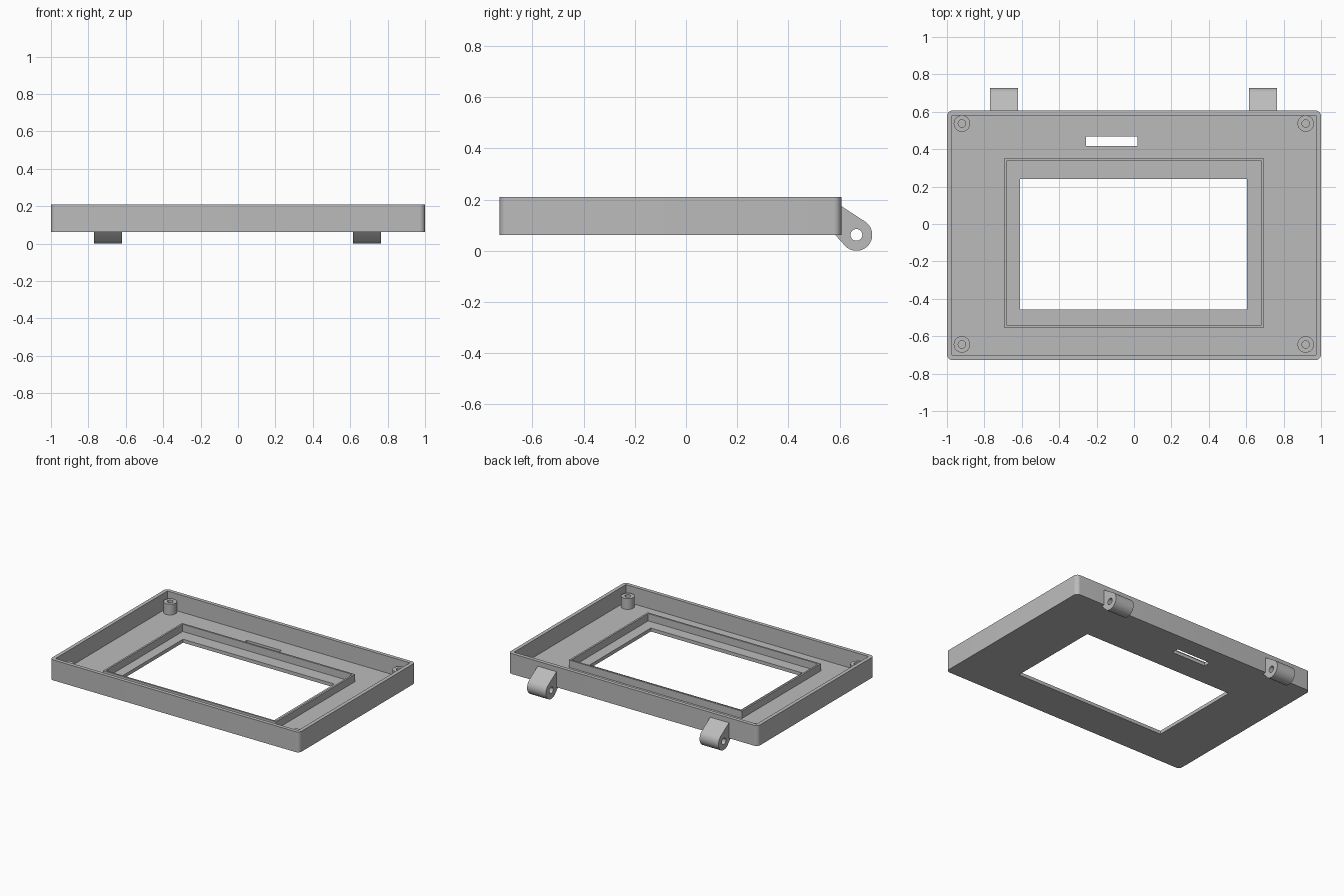
import bpy
import bmesh
from math import radians, cos, sin
from mathutils import Matrix, Vector

default = bpy.data.objects.get("Cube")
if default:
    bpy.data.objects.remove(default, do_unlink=True)

grey = bpy.data.materials.new("plain grey")
grey.use_nodes = True
grey.diffuse_color = (0.5, 0.5, 0.5, 1)
grey.node_tree.nodes["Principled BSDF"].inputs["Base Color"].default_value = (0.5, 0.5, 0.5, 1)


# ---- outline helpers: each returns a closed loop of 2D points ----
def rect(x0, x1, y0, y1):
    return [(x0, y0), (x1, y0), (x1, y1), (x0, y1)]


def arc(cx, cy, r, start, end, steps):
    angles = [radians(start + (end - start) * i / steps) for i in range(steps + 1)]
    return [(cx + r * cos(a), cy + r * sin(a)) for a in angles]


def circle(cx, cy, r, steps=32):
    return arc(cx, cy, r, 0, 360, steps)[:-1]


def rounded_rect(x0, x1, y0, y1, r):
    centres = [(x1 - r, y1 - r), (x0 + r, y1 - r), (x0 + r, y0 + r), (x1 - r, y0 + r)]
    points = []
    for i, (cx, cy) in enumerate(centres):
        points += arc(cx, cy, r, 90 * i, 90 * i + 90, 8)
    return points


# ---- surface helpers ----
def cap(bm, loops, z):
    """Flat face at height z; loops after the first are holes."""
    edges = []
    for loop in loops:
        verts = [bm.verts.new((x, y, z)) for x, y in loop]
        edges += [bm.edges.new((verts[i - 1], verts[i])) for i in range(len(verts))]
    bmesh.ops.triangle_fill(bm, edges=edges, use_beauty=True, normal=Vector((0, 0, 1)))


def skin(bm, loop, z0, z1):
    """Upright wall along a loop."""
    low = [bm.verts.new((x, y, z0)) for x, y in loop]
    high = [bm.verts.new((x, y, z1)) for x, y in loop]
    for i in range(len(loop)):
        bm.faces.new((low[i - 1], low[i], high[i], high[i - 1]))


def finish(bm, name, matrix=None):
    bmesh.ops.remove_doubles(bm, verts=bm.verts[:], dist=0.0001)
    if matrix:
        bm.transform(matrix)
    bmesh.ops.recalc_face_normals(bm, faces=bm.faces[:])
    mesh = bpy.data.meshes.new(name)
    bm.to_mesh(mesh)
    bm.free()
    mesh.materials.append(grey)
    mesh.shade_smooth()
    mesh.set_sharp_from_angle(angle=radians(30))
    obj = bpy.data.objects.new(name, mesh)
    bpy.context.scene.collection.objects.link(obj)
    return obj


def plate(name, loops, z0, z1, matrix=None):
    bm = bmesh.new()
    for z in (z0, z1):
        cap(bm, loops, z)
    for loop in loops:
        skin(bm, loop, z0, z1)
    return finish(bm, name, matrix)


BOTTOM, FLOOR, RIM = 0.062, 0.087, 0.21

# Tray: rounded shell, hollow inside, window and slot through the floor
outer = rounded_rect(-1, 1, -0.728, 0.607, 0.03)
inner = rect(-0.973, 0.973, -0.701, 0.58)
window = rect(-0.61, 0.603, -0.458, 0.241)
slot = rect(-0.256, 0.02, 0.416, 0.469)
bm = bmesh.new()
cap(bm, [outer, window, slot], BOTTOM)
cap(bm, [inner, window, slot], FLOOR)
cap(bm, [outer, inner], RIM)
skin(bm, outer, BOTTOM, RIM)
skin(bm, inner, FLOOR, RIM)
for hole in (window, slot):
    skin(bm, hole, BOTTOM, FLOOR)
finish(bm, "tray")

# Raised ridge around the window
plate("window_ridge",
      [rect(-0.694, 0.694, -0.553, 0.351), rect(-0.681, 0.681, -0.54, 0.338)],
      FLOOR, 0.14)

# Hollow screw posts in the corners
for side, x in (("right", -0.92), ("left", 0.918)):
    for end, y in (("front", -0.644), ("back", 0.537)):
        plate(f"screw_post_{end}_{side}",
              [circle(x, y, 0.044), circle(x, y, 0.02)], FLOOR, 0.165)

# Hinge lugs: side profile in y and z, extruded along x
to_side = Matrix(((0, 0, 1, 0), (1, 0, 0, 0), (0, 1, 0, 0), (0, 0, 0, 1)))
lug = arc(0.666, 0.062, 0.062, -130, 56, 24)[::-1] + [(0.582, 0.063), (0.595, 0.17), (0.606, 0.175)]
pin_hole = circle(0.666, 0.062, 0.023)
for side, x in (("right", -0.77), ("left", 0.614)):
    plate(f"hinge_lug_{side}", [lug, pin_hole], x, x + 0.151, to_side)
